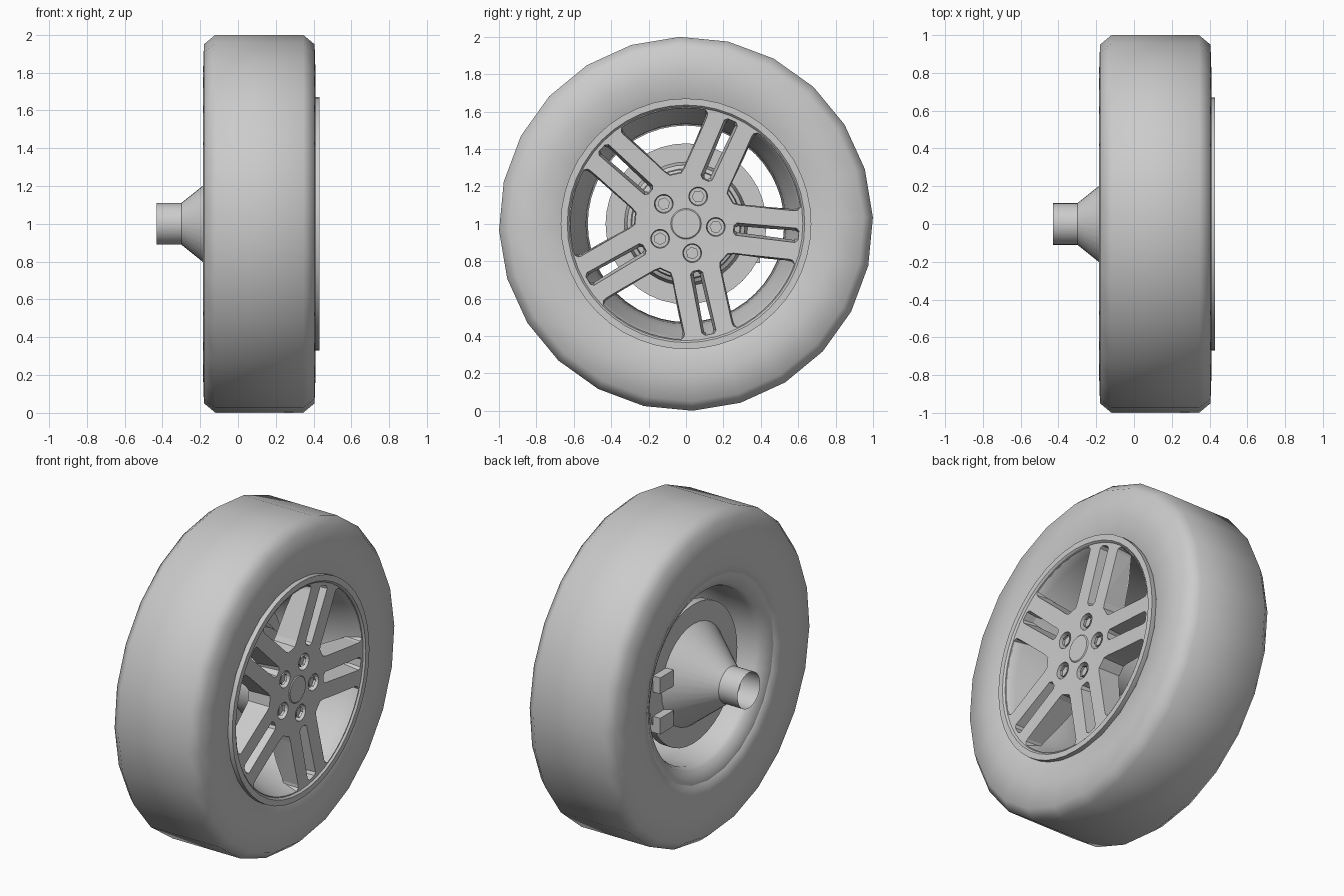
import bpy, bmesh, math
from mathutils import Matrix, Vector

if "Cube" in bpy.data.objects:
    bpy.data.objects.remove(bpy.data.objects["Cube"], do_unlink=True)

AXLE = Vector((0, 0, 1))
SPOKE_ANGLES = [math.radians(-6 + 72 * i) for i in range(5)]

grey = bpy.data.materials.new("plain grey")
grey.use_nodes = True
grey.diffuse_color = (0.6, 0.6, 0.6, 1)
grey.node_tree.nodes["Principled BSDF"].inputs["Base Color"].default_value = (0.6, 0.6, 0.6, 1)


def make_object(name, bm, smooth=None):
    bmesh.ops.recalc_face_normals(bm, faces=bm.faces)
    mesh = bpy.data.meshes.new(name)
    bm.to_mesh(mesh)
    bm.free()
    mesh.materials.append(grey)
    obj = bpy.data.objects.new(name, mesh)
    bpy.context.collection.objects.link(obj)
    if smooth:
        shade(obj, smooth)
    return obj


def shade(obj, degrees):
    bpy.ops.object.select_all(action='DESELECT')
    obj.select_set(True)
    bpy.context.view_layer.objects.active = obj
    bpy.ops.object.shade_smooth_by_angle(angle=math.radians(degrees))


def wheel_point(x, y, z):
    return AXLE + Vector((x, y, z))


def lathe(name, profile, sides, closed=False, phase=0.0, smooth=35):
    """Spin (x, radius) points around the axle."""
    bm = bmesh.new()
    rings = []
    for i in range(sides):
        a = phase + math.tau * i / sides
        rings.append([bm.verts.new(wheel_point(x, r * math.cos(a), r * math.sin(a)))
                      for x, r in profile])
    count = len(profile)
    for i in range(sides):
        a, b = rings[i], rings[(i + 1) % sides]
        for j in range(count if closed else count - 1):
            k = (j + 1) % count
            bm.faces.new((a[j], a[k], b[k], b[j]))
    bmesh.ops.remove_doubles(bm, verts=bm.verts, dist=1e-5)
    bmesh.ops.dissolve_degenerate(bm, edges=bm.edges, dist=1e-5)
    return make_object(name, bm, smooth)


def add_prism(bm, front, back, x_front, x_back, angle):
    """Loft between two (radial, sideways) outlines, turned to an angle."""
    turn = Matrix.Rotation(angle, 3, 'X')
    loops = [[bm.verts.new(AXLE + turn @ Vector((x, u, v))) for u, v in outline]
             for x, outline in ((x_front, front), (x_back, back))]
    n = len(front)
    bm.faces.new(loops[0])
    bm.faces.new(loops[1][::-1])
    for i in range(n):
        j = (i + 1) % n
        bm.faces.new((loops[0][i], loops[1][i], loops[1][j], loops[0][j]))


def scaled(outline, centre, su, sv):
    return [(centre + (u - centre) * su, v * sv) for u, v in outline]


def circle(centre, radius, sides):
    return [(centre + radius * math.cos(math.tau * i / sides),
             radius * math.sin(math.tau * i / sides)) for i in range(sides)]


def cut(obj, bm):
    """Subtract the cutter and discard it."""
    cutter = make_object("cutter", bm)
    cutter.hide_render = True
    mod = obj.modifiers.new("cut", 'BOOLEAN')
    mod.operation = 'DIFFERENCE'
    mod.solver = 'EXACT'
    mod.object = cutter
    bpy.ops.object.select_all(action='DESELECT')
    bpy.context.view_layer.objects.active = obj
    obj.select_set(True)
    bpy.ops.object.modifier_apply(modifier=mod.name)
    bpy.data.objects.remove(cutter, do_unlink=True)


# Tyre
lathe("tyre", [(-0.13, 0.60), (-0.165, 0.62), (-0.18, 0.68), (-0.185, 0.80), (-0.18, 0.95),
               (-0.12, 1.0), (0.345, 1.0), (0.405, 0.95), (0.41, 0.80), (0.405, 0.68),
               (0.37, 0.62)], 24, closed=True, phase=math.radians(2), smooth=50)

# Rim barrel with front lip
lathe("rim_barrel", [(0.38, 0.67), (0.43, 0.67), (0.43, 0.635), (0.415, 0.62), (0.36, 0.605),
                     (0.22, 0.56), (0.10, 0.535), (-0.10, 0.525), (-0.13, 0.54), (-0.165, 0.60),
                     (-0.165, 0.625), (-0.10, 0.63), (0.36, 0.66)], 48, closed=True)

# Spoked face: a dished plate with windows, slots and nut pockets cut out
plate = lathe("wheel_face", [(0.405, 0), (0.405, 0.22), (0.42, 0.635), (0.33, 0.63),
                             (0.29, 0.45), (0.26, 0.25), (0.26, 0)], 60)
half = [(0.27, 0.032), (0.295, 0.056), (0.54, 0.23), (0.555, 0.236), (0.575, 0.229)]
rim_arc = [(0.62 * math.cos(math.radians(a)), 0.62 * math.sin(math.radians(a)))
           for a in (18, 12, 6, 0, -6, -12, -18)]
window = half + rim_arc + [(u, -v) for u, v in reversed(half)]
slot_half = [(0.255, 0.02), (0.27, 0.036), (0.59, 0.04), (0.605, 0.025)]
slot = slot_half + [(u, -v) for u, v in reversed(slot_half)]

windows, slots, pockets = bmesh.new(), bmesh.new(), bmesh.new()
for a in SPOKE_ANGLES:
    add_prism(windows, scaled(window, 0.45, 1.0, 1.02), scaled(window, 0.45, 0.95, 0.90),
              0.46, 0.2, a + math.radians(36))
    add_prism(slots, slot, scaled(slot, 0.43, 0.94, 0.35), 0.43, 0.23, a)
    add_prism(pockets, circle(0.16, 0.052, 20), circle(0.16, 0.046, 20), 0.42, 0.365, a)
for cutter in (windows, slots, pockets):
    cut(plate, cutter)
shade(plate, 30)

# Wheel nuts with hollow tops
for i, a in enumerate(SPOKE_ANGLES):
    bm = bmesh.new()
    add_prism(bm, circle(0.16, 0.034, 6), circle(0.16, 0.034, 6), 0.398, 0.36, a)
    top = max(bm.faces, key=lambda f: f.calc_center_median().x)
    bmesh.ops.inset_region(bm, faces=[top], thickness=0.009)
    bmesh.ops.translate(bm, verts=top.verts, vec=(-0.015, 0, 0))
    make_object(f"wheel_nut_{i + 1}", bm)

# Centre cap
lathe("centre_cap", [(0.41, 0), (0.41, 0.076), (0.405, 0.082), (0.38, 0.082)], 32)

# Brake disc with stepped hat and hub
lathe("brake_disc", [(-0.05, 0), (-0.05, 0.43), (0.0, 0.43), (0.0, 0.33), (0.07, 0.315),
                     (0.08, 0.295), (0.12, 0.29), (0.13, 0.26), (0.13, 0.22), (0.27, 0.21),
                     (0.27, 0)], 40)

# Flared axle tube, open at its end
lathe("axle_tube", [(-0.43, 0.11), (-0.30, 0.11), (-0.05, 0.31)], 32)

# Caliper lugs behind the disc
for name, z in (("upper_lug", 0.09), ("lower_lug", -0.16)):
    bm = bmesh.new()
    bmesh.ops.create_cube(bm, size=1, matrix=Matrix.Translation(wheel_point(-0.06, 0.33, z))
                          @ Matrix.Diagonal((0.08, 0.13, 0.10, 1)))
    make_object(name, bm)
